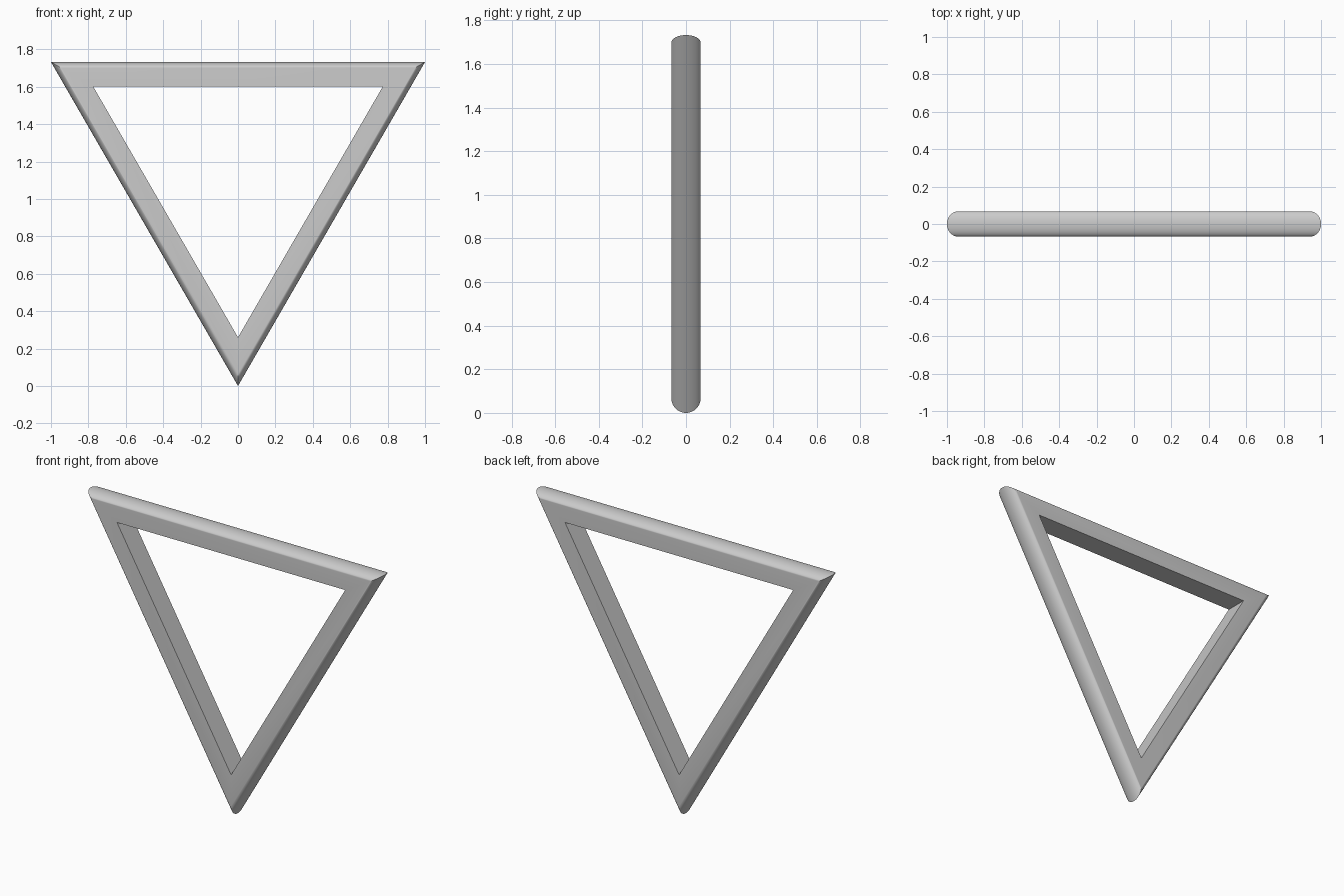
import bpy, bmesh, math

if "Cube" in bpy.data.objects:
    bpy.data.objects.remove(bpy.data.objects["Cube"])

R = 2 / math.sqrt(3)      # centre to outer corner
CZ = R                    # centre height, bottom corner on z = 0
HALF = 0.067              # half depth, also the rounding radius at the corners
INNER = R - 0.26          # centre to inner corner
SEG = 24

# Mitre section (distance from centre, y): flat inside, round outside
profile = [(INNER, -HALF)]
for i in range(SEG + 1):
    a = -math.pi / 2 + math.pi * i / SEG
    profile.append((R - HALF + HALF * math.cos(a), HALF * math.sin(a)))
profile.append((INNER, HALF))

# One section at each corner, joined into a closed triangular frame
bm = bmesh.new()
rings = []
for k in range(3):
    t = -math.pi / 2 + k * math.tau / 3
    rings.append([bm.verts.new((r * math.cos(t), y, CZ + r * math.sin(t)))
                  for r, y in profile])
n = len(profile)
for k in range(3):
    a, b = rings[k], rings[(k + 1) % 3]
    for i in range(n):
        j = (i + 1) % n
        bm.faces.new((a[i], b[i], b[j], a[j]))
bmesh.ops.recalc_face_normals(bm, faces=bm.faces[:])
mesh = bpy.data.meshes.new("triangle_frame")
bm.to_mesh(mesh)
bm.free()

frame = bpy.data.objects.new("triangle_frame", mesh)
bpy.context.collection.objects.link(frame)
bpy.context.view_layer.objects.active = frame
frame.select_set(True)
bpy.ops.object.shade_smooth_by_angle(angle=math.radians(30))
